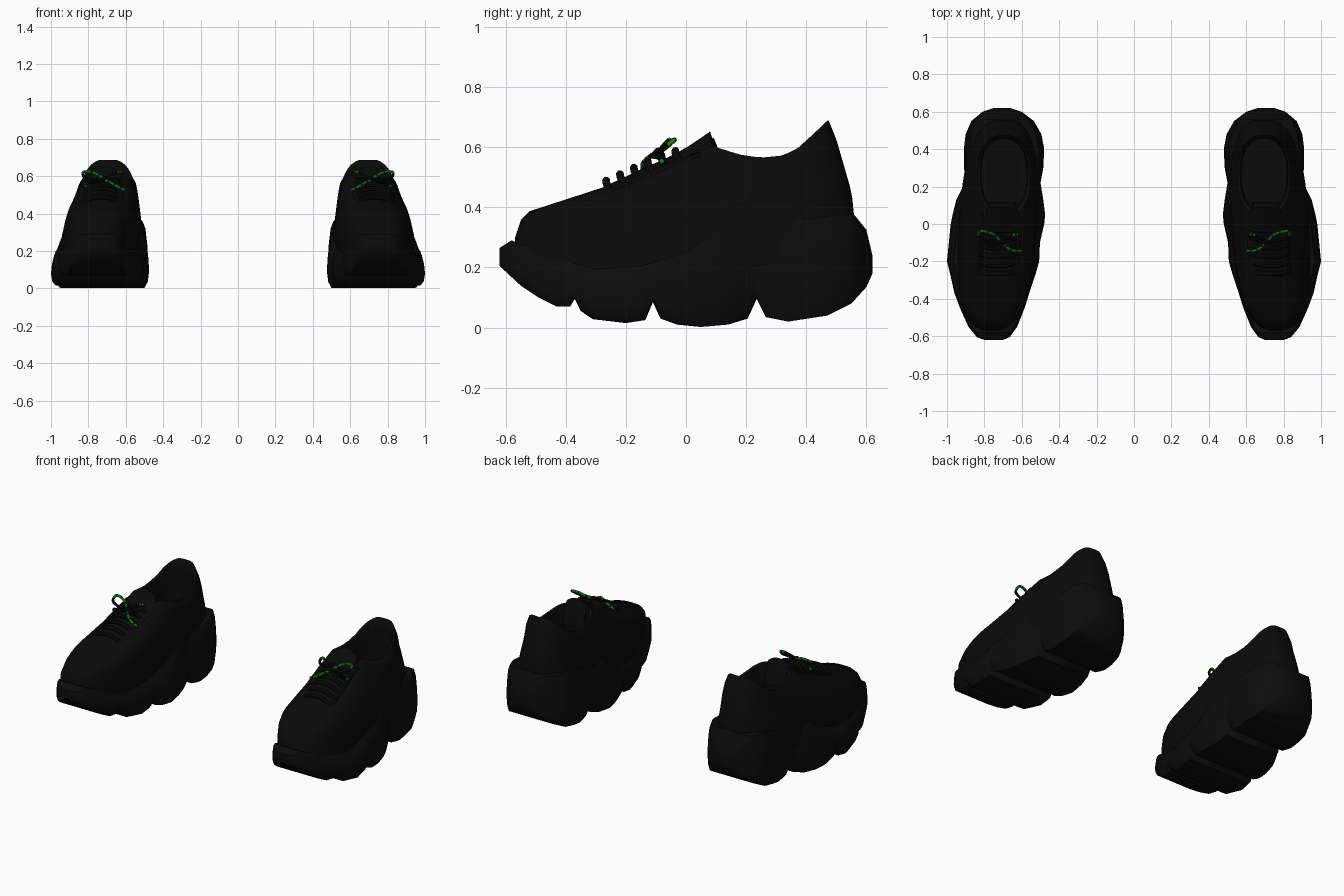
import bpy, bmesh, math
from mathutils import Vector

if "Cube" in bpy.data.objects:
    bpy.data.objects.remove(bpy.data.objects["Cube"])


def material(name, rgb):
    m = bpy.data.materials.new(name)
    m.diffuse_color = (*rgb, 1)
    m.use_nodes = True
    m.node_tree.nodes["Principled BSDF"].inputs["Base Color"].default_value = m.diffuse_color
    return m


BLACK = material("black upper", (0.003, 0.003, 0.003))
RUBBER = material("black rubber", (0.0035, 0.0035, 0.0035))
GREEN = material("green lace", (0.01, 0.4, 0.015))


def lerp(table, y, k=1):
    """Linear lookup of column k in a table sorted by column 0."""
    if y <= table[0][0]:
        return table[0][k]
    for a, b in zip(table, table[1:]):
        if y <= b[0]:
            return a[k] + (b[k] - a[k]) * (y - a[0]) / (b[0] - a[0])
    return table[-1][k]


def loft(name, rings, mats, side, caps=(True, True), rule=None, angle=40):
    """Skin closed rings of points; side = -1 mirrors to the other shoe."""
    bm = bmesh.new()
    vs = [[bm.verts.new((p[0] * side, p[1], p[2])) for p in r] for r in rings]
    n = len(rings[0])
    for i in range(len(vs) - 1):
        for j in range(n):
            k = (j + 1) % n
            f = bm.faces.new((vs[i][j], vs[i][k], vs[i + 1][k], vs[i + 1][j]))
            f.material_index = rule(i) if rule else 0
    if caps[0]:
        bm.faces.new(vs[0])
    if caps[1]:
        bm.faces.new(vs[-1])
    bmesh.ops.recalc_face_normals(bm, faces=bm.faces)
    me = bpy.data.meshes.new(name)
    bm.to_mesh(me)
    bm.free()
    for m in mats:
        me.materials.append(m)
    ob = bpy.data.objects.new(name, me)
    bpy.context.collection.objects.link(ob)
    bpy.ops.object.select_all(action='DESELECT')
    ob.select_set(True)
    bpy.context.view_layer.objects.active = ob
    bpy.ops.object.shade_smooth_by_angle(angle=math.radians(angle))
    return ob


def smooth_path(pts, steps=6):
    """Catmull-Rom path through the points."""
    P = [Vector(p) for p in pts]
    P = [2 * P[0] - P[1]] + P + [2 * P[-1] - P[-2]]
    out = []
    for a, b, c, d in zip(P, P[1:], P[2:], P[3:]):
        for s in range(steps):
            t = s / steps
            out.append(0.5 * (2 * b + (c - a) * t + (2 * a - 5 * b + 4 * c - d) * t * t
                              + (3 * b - a - 3 * c + d) * t ** 3))
    return out + [P[-2]]


def tube(name, pts, radius, mats, side, rule=None):
    path = smooth_path(pts)
    rings = []
    for i, p in enumerate(path):
        d = (path[min(i + 1, len(path) - 1)] - path[max(i - 1, 0)]).normalized()
        a = d.cross(Vector((0.2, 0.8, 0.5))).normalized()
        b = d.cross(a)
        rings.append([p + radius * (a * math.cos(t) + b * math.sin(t))
                      for t in (math.tau * k / 8 for k in range(8))])
    loft(name, rings, mats, side, rule=rule)


# Sole plan: y, inner x, outer x
PLAN = [(-.62, .70, .80), (-.605, .665, .84), (-.55, .625, .885), (-.45, .585, .93), (-.37, .56, .96),
        (-.28, .53, .98), (-.2, .507, 1.0), (-.1, .503, .99), (.0, .48, .98), (.05, .475, .97),
        (.13, .485, .95), (.22, .5, .905), (.3, .485, .908), (.4, .48, .91), (.48, .495, .9),
        (.55, .535, .87), (.6, .6, .81), (.62, .66, .75)]
# Sole bottom with three notches: y, z
BOTTOM = [(-.62, .205), (-.55, .14), (-.49, .1), (-.43, .07), (-.385, .07), (-.37, .095), (-.35, .055),
          (-.31, .028), (-.2, .015), (-.135, .025), (-.11, .085), (-.085, .03), (-.03, .01), (.05, .002),
          (.14, .01), (.205, .03), (.235, .095), (.265, .035), (.34, .02), (.47, .04), (.55, .08),
          (.6, .135), (.62, .18)]
# Sole top edge: y, z
TOP = [(-.62, .265), (-.58, .29), (-.45, .235), (-.3, .195), (-.15, .205), (0, .25), (.1, .315),
       (.3, .345), (.5, .375), (.56, .375), (.6, .325), (.62, .24)]
SECTION = [(.9, 0), (.97, .12), (1, .33), (.98, .6), (.93, .88), (.86, 1)]
# Collar height: y, z
COLLAR = [(.05, .605), (.1, .6), (.18, .575), (.25, .565), (.32, .572), (.37, .595), (.43, .65), (.47, .688)]
# Centre line of the lacing: y, z
VAMP = [(-.52, .39), (-.28, .465), (-.12, .54), (.06, .605)]


def oval(front, back, hw, cx, slope, zf, n=64, e=2.7):
    """Superellipse ring in plan; zf(q, y) gives the height."""
    ring = []
    for i in range(n):
        t = math.tau * i / n
        c, s = math.cos(t), math.sin(t)
        q = math.copysign(abs(s) ** (2 / e), s)
        y = (front + back) / 2 + (back - front) / 2 * q
        x = cx + slope * y + hw * math.copysign(abs(c) ** (2 / e), c)
        ring.append((x, y, zf(q, y)))
    return ring


def bowl(f, m, b):
    return lambda q, y: m + (b - f) / 2 * q + ((f + b) / 2 - m) * q * q


def make_shoe(side, tag):
    # Chunky lobed sole, lofted from toe to heel
    ys = sorted({r[0] for r in PLAN + BOTTOM + TOP})
    sec = SECTION + [(-u, v) for u, v in reversed(SECTION)]
    rings = []
    for y in ys:
        a, b = lerp(PLAN, y), lerp(PLAN, y, 2)
        lo, hi = lerp(BOTTOM, y), lerp(TOP, y)
        rings.append([((a + b) / 2 + u * (b - a) / 2, y, lo + v * (hi - lo)) for u, v in sec])
    loft(tag + "_sole", rings, [RUBBER], side, angle=45)

    # Upper: outer skin up to the collar, then lining down to the insole
    rim = lambda q, y: lerp(COLLAR, y)
    rings = [
        oval(-.575, .565, .205, .73, -.06, bowl(.23, .18, .28)),
        oval(-.568, .558, .207, .727, -.06, bowl(.3, .29, .38)),
        oval(-.548, .553, .195, .721, -.05, bowl(.36, .38, .43)),
        oval(-.52, .545, .185, .717, -.045, bowl(.387, .43, .47)),
        oval(-.28, .522, .168, .71, -.04, bowl(.465, .49, .55)),
        oval(-.12, .5, .155, .703, -.02, bowl(.54, .54, .625)),
        oval(.045, .475, .143, .695, 0, rim, e=2.4),
        oval(.065, .46, .128, .695, 0, lambda q, y: rim(q, y) - .004, e=2.4),
        oval(.075, .455, .12, .695, 0, lambda q, y: rim(q, y) - .05, e=2.4),
        oval(.05, .47, .125, .697, 0, lambda q, y: .36),
    ]
    loft(tag + "_upper", rings, [BLACK], side, caps=(False, True))

    # Padded tongue rising out of the throat
    us = [-1 + k / 4 for k in range(9)]
    rings = []
    for y, z, w, h in [(-.22, .47, .085, .02), (-.1, .545, .085, .022), (0, .598, .09, .026),
                       (.06, .638, .085, .026), (.08, .652, .072, .02), (.095, .61, .07, .03),
                       (.1, .52, .075, .03)]:
        cx = .705 - .1 * min(y, 0)
        over = [(cx + u * w, y, z - .03 * u * u) for u in us]
        under = [(cx + u * w, y + h * .6, z - h - .03 * u * u) for u in reversed(us)]
        rings.append(over + under)
    loft(tag + "_tongue", rings, [BLACK], side)

    # Lace rows and eyelet stays
    for i in range(6):
        y = -.265 + .046 * i
        z = lerp(VAMP, y) + .014
        cx = .705 - .1 * min(y, 0)
        tube(f"{tag}_lace_row_{i + 1}", [(cx - .092, y + .012, z - .035), (cx - .05, y, z - .004),
             (cx, y, z + .003), (cx + .05, y, z - .004), (cx + .092, y + .012, z - .035)],
             .013, [BLACK], side)
    for s, label in ((-1, "inner"), (1, "outer")):
        tube(f"{tag}_{label}_eyelet_stay",
             [(.705 - .1 * min(y, 0) + s * .1, y, lerp(VAMP, y) - .03) for y in (-.28, -.2, -.1, 0, .05)],
             .014, [BLACK], side)

    # Bow: speckled loops, tails and knot
    mats = [BLACK, GREEN]
    mostly = lambda i: 0 if i % 5 == 4 else 1
    tips = lambda i: 1 if 9 <= i <= 13 and i != 11 else 0
    tube(tag + "_outer_loop", [(.71, -.095, .58), (.745, -.06, .605), (.785, -.043, .622), (.825, -.04, .622),
         (.825, -.07, .6), (.78, -.085, .585), (.71, -.095, .58)], .008, mats, side,
         lambda i: 1 if i < 22 and i % 6 != 5 else 0)
    tube(tag + "_inner_loop", [(.71, -.095, .58), (.665, -.07, .61), (.63, -.055, .624), (.62, -.07, .602),
         (.66, -.09, .585), (.71, -.095, .58)], .008, mats, side, tips)
    tube(tag + "_inner_tail", [(.715, -.09, .582), (.68, -.125, .565), (.645, -.143, .545), (.605, -.143, .525)],
         .008, mats, side, mostly)
    tube(tag + "_outer_tail", [(.715, -.09, .582), (.76, -.115, .572), (.8, -.09, .565), (.818, -.075, .545)],
         .008, mats, side, lambda i: 1 if i > 14 else 0)
    tube(tag + "_knot", [(.695, -.1, .575), (.71, -.092, .585), (.728, -.085, .58)], .014, mats, side)


make_shoe(1, "left_shoe")
make_shoe(-1, "right_shoe")
